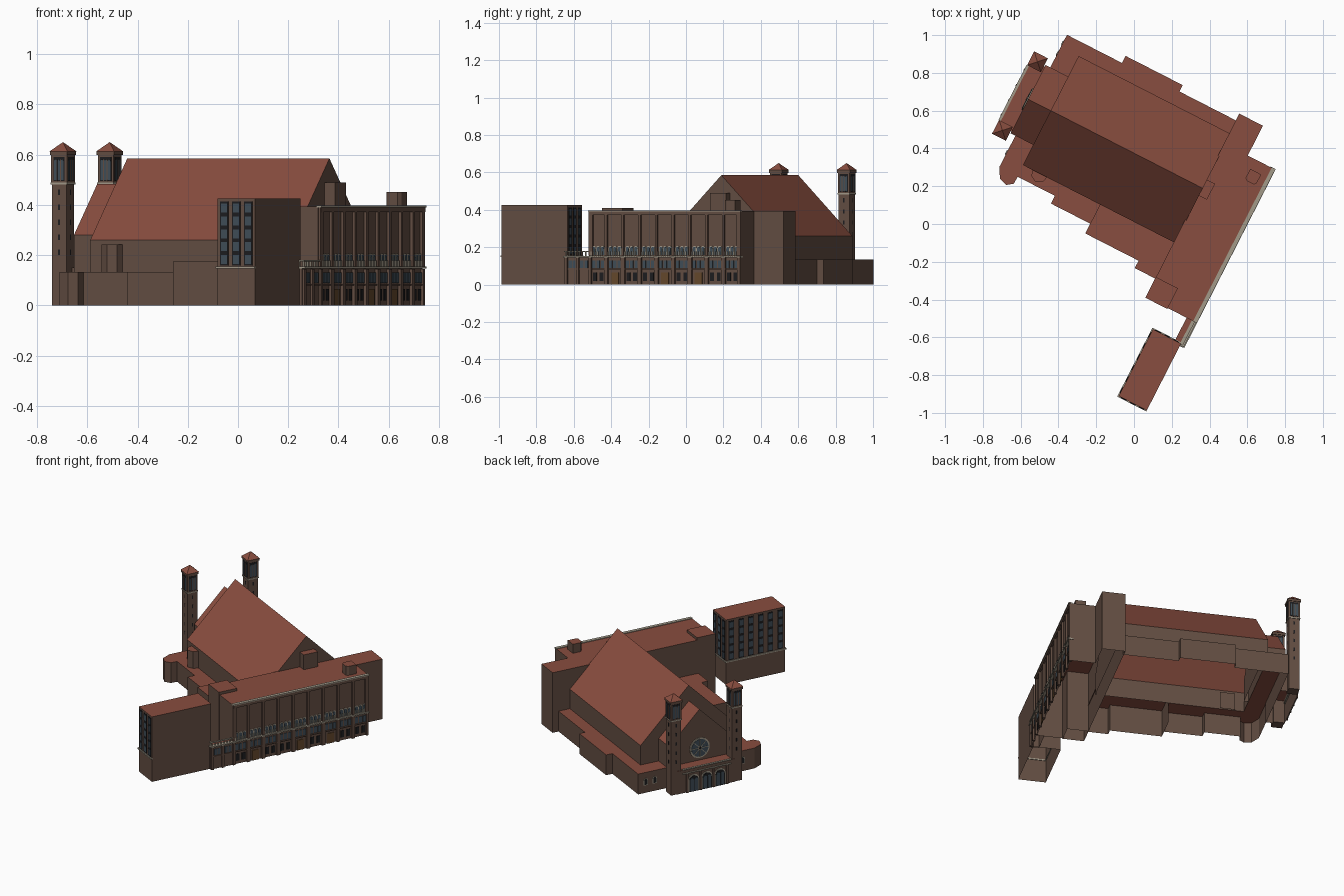
import bpy, bmesh, math

if "Cube" in bpy.data.objects:
    bpy.data.objects.remove(bpy.data.objects["Cube"])

ROT = math.radians(-27.1)   # the whole complex is turned on its site
def mat(name, c):
    m = bpy.data.materials.new(name)
    m.diffuse_color = (*c, 1)
    m.use_nodes = True
    m.node_tree.nodes["Principled BSDF"].inputs["Base Color"].default_value = m.diffuse_color
    return m
WALL = mat("brick", (0.125, 0.075, 0.055))
ROOF = mat("roof", (0.25, 0.075, 0.05))
GLASS = mat("glass", (0.05, 0.075, 0.095))
DARK = mat("dark_opening", (0.012, 0.012, 0.014))
TRIM = mat("stone", (0.36, 0.32, 0.25))
DOOR = mat("door", (0.13, 0.065, 0.025))

def finish(name, bm, mats):
    bmesh.ops.recalc_face_normals(bm, faces=bm.faces)
    if len(mats) == 2:            # upward faces take the roof colour
        for f in bm.faces:
            f.material_index = 1 if f.normal.z > 0.3 else 0
    me = bpy.data.meshes.new(name)
    bm.to_mesh(me)
    bm.free()
    for m in mats:
        me.materials.append(m)
    ob = bpy.data.objects.new(name, me)
    ob.rotation_euler.z = ROT
    bpy.context.collection.objects.link(ob)
    return ob

def prism(name, pts, z0, z1, skip=()):
    """Bottomless mass over a plan outline; skip lists edges without a wall."""
    bm = bmesh.new()
    top = [bm.verts.new((x, y, z1)) for x, y in pts]
    bm.faces.new(top)
    n = len(pts)
    for i in range(n):
        if i not in skip:
            lo = [bm.verts.new((*pts[k], z0)) for k in (i, (i + 1) % n)]
            bm.faces.new((lo[0], lo[1], top[(i + 1) % n], top[i]))
    bmesh.ops.remove_doubles(bm, verts=bm.verts, dist=1e-5)
    return finish(name, bm, (WALL, ROOF))

def rect(a0, a1, b0, b1):
    return [(a0, b0), (a1, b0), (a1, b1), (a0, b1)]

def gable(name, a0, a1, b0, b1, z0, eave, ridge):
    """Hall with a pitched roof running along the local x axis."""
    bm = bmesh.new()
    prof = [(b0, z0), (b0, eave), ((b0 + b1) / 2, ridge), (b1, eave), (b1, z0)]
    L, R = [[bm.verts.new((a, b, z)) for b, z in prof] for a in (a0, a1)]
    bm.faces.new(L)
    bm.faces.new(R)
    for i in range(4):
        bm.faces.new((L[i], L[i + 1], R[i + 1], R[i]))
    return finish(name, bm, (WALL, ROOF))

def boxes(name, items, *mats):
    bm = bmesh.new()
    for a0, a1, b0, b1, z0, z1 in items:
        vs = bmesh.ops.create_cube(bm, size=1)["verts"]
        for v in vs:
            v.co = ((a0 + a1) / 2 + v.co.x * (a1 - a0), (b0 + b1) / 2 + v.co.y * (b1 - b0),
                    (z0 + z1) / 2 + v.co.z * (z1 - z0))
    return finish(name, bm, mats)

def panels(name, m, axis, pos, d, shapes):
    """Thin plates on a wall plane: outlines are (u, z) lists, d is signed depth."""
    bm = bmesh.new()
    for s in shapes:
        rings = []
        for off in (0, d):
            rings.append([bm.verts.new((pos + off, u, z) if axis == "a" else (u, pos + off, z)) for u, z in s])
        bm.faces.new(rings[1])
        for i in range(len(s)):
            j = (i + 1) % len(s)
            bm.faces.new((rings[0][i], rings[0][j], rings[1][j], rings[1][i]))
    return finish(name, bm, (m,))

def win(u, z, w, h):
    return [(u - w / 2, z), (u + w / 2, z), (u + w / 2, z + h), (u - w / 2, z + h)]
def arch(u, z, w, h):
    r = w / 2
    return [(u - r, z), (u + r, z)] + [(u + r * math.cos(t * math.pi / 6), z + h - r + r * math.sin(t * math.pi / 6)) for t in range(7)]
def disc(u, z, r, n=20):
    return [(u + r * math.cos(i * math.tau / n), z + r * math.sin(i * math.tau / n)) for i in range(n)]

# Low aisles wrapped round the nave
MID = 0.333
prism("low_aisles", [(-.772, .73), (-.445, .73), (-.445, .772), (-.105, .772), (-.105, .734), (.235, .734),
      (.235, .658), (-.666, .658), (-.666, .01), (-.207, .01), (-.207, -.104), (-.441, -.104), (-.441, -.058),
      (-.662, -.058), (-.664, -.1), (-.697, -.125), (-.742, -.11), (-.772, -.052)], 0, .133, (5, 6, 7, 8, 9))
prism("south_aisle", [(-.207, .01), (-.207, -.162), (.11, -.162), (.11, -.206), (.235, -.206), (.235, .01)], 0, .175, (4, 5))

# Nave, front bay and side bump
gable("nave", -.666, .238, .01, .658, .133, .26, .585)
gable("front_bay", -.80, -.64, .13, .536, .133, .28, .483)
prism("stair_bump", [(-.61, .02), (-.60, -.02), (-.565, -.04), (-.53, -.02), (-.52, .02)], .133, .243)
prism("entrance_porch", rect(-.882, -.77, .14, .526), 0, .15)

# Hall with the long facade, corner blocks and roof boxes
prism("hall", [(.232, -.2), (.36, -.2), (.36, -.315), (.52, -.315), (.52, .597), (.371, .597), (.371, .774), (.23, .774)], 0, .393)
prism("corner_block", rect(.231, .362, -.32, -.197), 0, .41)
prism("gable_box", rect(.232, .285, .29, .385), .39, .49)
prism("chimney", [(.415, .485), (.43, .475), (.47, .475), (.48, .49), (.48, .54), (.415, .54)], .39, .452)
prism("link_block", rect(.474, .522, -.46, -.31), 0, .15)

# Facade bays: pilasters, windows, ledges and balusters
N, B0, STEP = 9, -.31, .905 / 9
bays = [B0 + STEP * (i + .5) for i in range(N)]
lines = [B0 + STEP * i for i in range(N + 1)]
boxes("upper_pilasters", [(.515, .532, b - .007, b + .007, .155, .385) for b in lines[1:-1]]
      + [(.515, .53, lines[0] - .004, lines[0] + .02, .155, .393), (.515, .53, lines[-1] - .02, lines[-1] + .003, .155, .393)], WALL)
boxes("lower_pilasters", [(.515, .532, b - .011, b + .011, 0, .145) for b in lines[1:-1]]
      + [(.515, .532, b - .008, b + .008, 0, .145) for b in (-.45, -.38, -.305, .588)], WALL)
boxes("facade_head", [(.515, .532, B0, .597, .372, .39)], WALL)
boxes("facade_ledges", [(.505, .536, -.463, .6, .146, .154), (.513, .535, -.316, .6, .39, .397),
      (.470, .53, -.465, -.455, .146, .154)], TRIM)
trio = [b + k * .026 for b in bays for k in (-1, 0, 1)]
pair = [-.427, -.405, -.357, -.332]
panels("upper_frames", TRIM, "a", .52, .003, [arch(u, .157, .024, .05) for u in trio])
panels("upper_windows", GLASS, "a", .52, .005, [arch(u, .157, .017, .044) for u in trio])
panels("lower_windows", GLASS, "a", .521, .004, [win(u, .09, .019, .04) for u in trio + pair])
boxes("lower_sills", [(.515, .528, B0, .59, .08, .086), (.515, .528, -.455, -.31, .08, .086)], WALL)
boxes("balusters", [(.526, .532, u + o - .002, u + o + .002, .154, .178) for u in trio for o in (-.013, 0)]
      + [(.522, .528, -.455 + i * .02, -.450 + i * .02, .154, .176) for i in range(7)]
      + [(.476 + i * .016, .48 + i * .016, -.459, -.454, .154, .176) for i in range(3)], TRIM)
boxes("balcony_rail", [(.52, .531, -.46, -.315, .174, .18), (.474, .531, -.462, -.453, .174, .18)], TRIM)
panels("facade_doors", DOOR, "a", .521, .004, [win(bays[i], 0, .045, .066) for i in (1, 4, 6)])
panels("ground_windows", DARK, "a", .521, .003, [win(bays[i] + k * .02, .02, .022, .045) for i in (0, 2, 3, 5, 7, 8) for k in (-1, 1)])

# Detached block with windows on three sides
A0, A1, C0, C1 = .343, .51, -.848, -.45
prism("detached_block", rect(A0, A1, C0, C1), 0, .425)
boxes("detached_ledge", [(A0 - .006, A1, C0 - .006, C0 + .004, .147, .155), (A0 - .006, A0 + .004, C0, C1, .147, .155),
      (A0 - .006, A1, C1 - .004, C1 + .006, .147, .155)], TRIM)
rows = [.165 + .051 * i for i in range(5)]
ends = [A0 + .03 + i * .0535 for i in range(3)]
sides = [C0 + .035 + i * .0656 for i in range(6)]
for nm, ax, pos, s, us in (("south", "b", C0, -1, ends), ("north", "b", C1, 1, ends), ("west", "a", A0, -1, sides)):
    panels(nm + "_bay_strips", DARK, ax, pos, s * .002, [win(u, .158, .036, .255) for u in us])
    panels(nm + "_windows", GLASS, ax, pos, s * .004, [win(u, z, .027, .036) for u in us for z in rows])

# Towers, mirrored about the nave axis
TA, H = -.846, .033
for side in (-1, 1):
    t = MID - .005 + side * .204
    n = "south_tower_" if side < 0 else "north_tower_"
    boxes(n + "shaft", [(TA - H, TA + H, t - H, t + H, 0, .485)], WALL)
    boxes(n + "trim", [(TA - .037, TA + .037, t - .037, t + .037, .482, .489)], TRIM)
    boxes(n + "belfry", [(TA - .035, TA + .035, t - .035, t + .035, .489, .6)], WALL)
    boxes(n + "cornice", [(TA - .039, TA + .039, t - .039, t + .039, .598, .612)], WALL)
    for ax, c, o in (("a", TA, t), ("b", t, TA)):
        for s in (-1, 1):
            panels(n + "openings", DARK, ax, c + s * .035, s * .001, [win(o, .495, .05, .096)])
            panels(n + "louvres", GLASS, ax, c + s * .035, s * .002, [arch(o + k * .0155, .5, .012, .08) for k in (-1, 0, 1)])
            panels(n + "colonnettes", WALL, ax, c + s * .035, s * .004, [win(o + k * .008, .495, .004, .085) for k in (-1, 1)])
            panels(n + "slits", DARK, ax, c + s * H, s * .001, [win(o, z, .008, .022) for z in (.2, .26, .32, .38, .44)])
    bm = bmesh.new()
    q = [bm.verts.new((TA + x * .041, t + y * .041, .612)) for x, y in ((-1, -1), (1, -1), (1, 1), (-1, 1))]
    tip = bm.verts.new((TA, t, .65))
    bm.faces.new(q)
    for i in range(4):
        bm.faces.new((q[i], q[(i + 1) % 4], tip))
    finish(n + "cap", bm, (WALL, ROOF))

# Entrance front: arched doors, parapet and rose window
P = -.882
doors = [MID - .005 + k * .088 for k in (-1, 0, 1)]
panels("door_surrounds", TRIM, "a", P, -.004, [arch(u, 0, .076, .112) for u in doors])
panels("door_arches", DARK, "a", P, -.006, [arch(u, 0, .062, .104) for u in doors])
panels("door_glass", GLASS, "a", P, -.008, [arch(u + k * .014, .004, .022, .085) for u in doors for k in (-1, 1)])
boxes("porch_parapet", [(P - .008, P + .008, .165, .49, .124, .13), (P - .008, P + .006, .165, .49, .15, .157)], TRIM)
boxes("porch_buttresses", [(P - .01, P, u - .006, u + .006, 0, .124) for u in (doors[0] - .046, doors[0] + .044, doors[2] - .044, doors[2] + .046)], WALL)
F, RZ = -.80, .232
panels("rose_rim", TRIM, "a", F, -.005, [disc(MID, RZ, .066)])
panels("rose_glass", GLASS, "a", F, -.007, [disc(MID, RZ, .057)])
spokes = []
for i in range(8):
    c, s = math.cos(i * math.tau / 8), math.sin(i * math.tau / 8)
    spokes.append([(MID + r * c - k * s, RZ + r * s + k * c) for r, k in ((.01, -.002), (.056, -.002), (.056, .002), (.01, .002))])
panels("rose_spokes", TRIM, "a", F, -.009, spokes + [disc(MID, RZ, .014, 12)])
panels("rose_eye", DARK, "a", F, -.011, [disc(MID, RZ, .009, 12)])

# Small windows in the low west wings
panels("wing_frames", TRIM, "a", -.772, -.003, [arch(u, .05, .03, .045) for u in (.03, .62, .68)])
panels("wing_windows", DARK, "a", -.772, -.005, [arch(u, .054, .02, .036) for u in (.03, .62, .68)])
